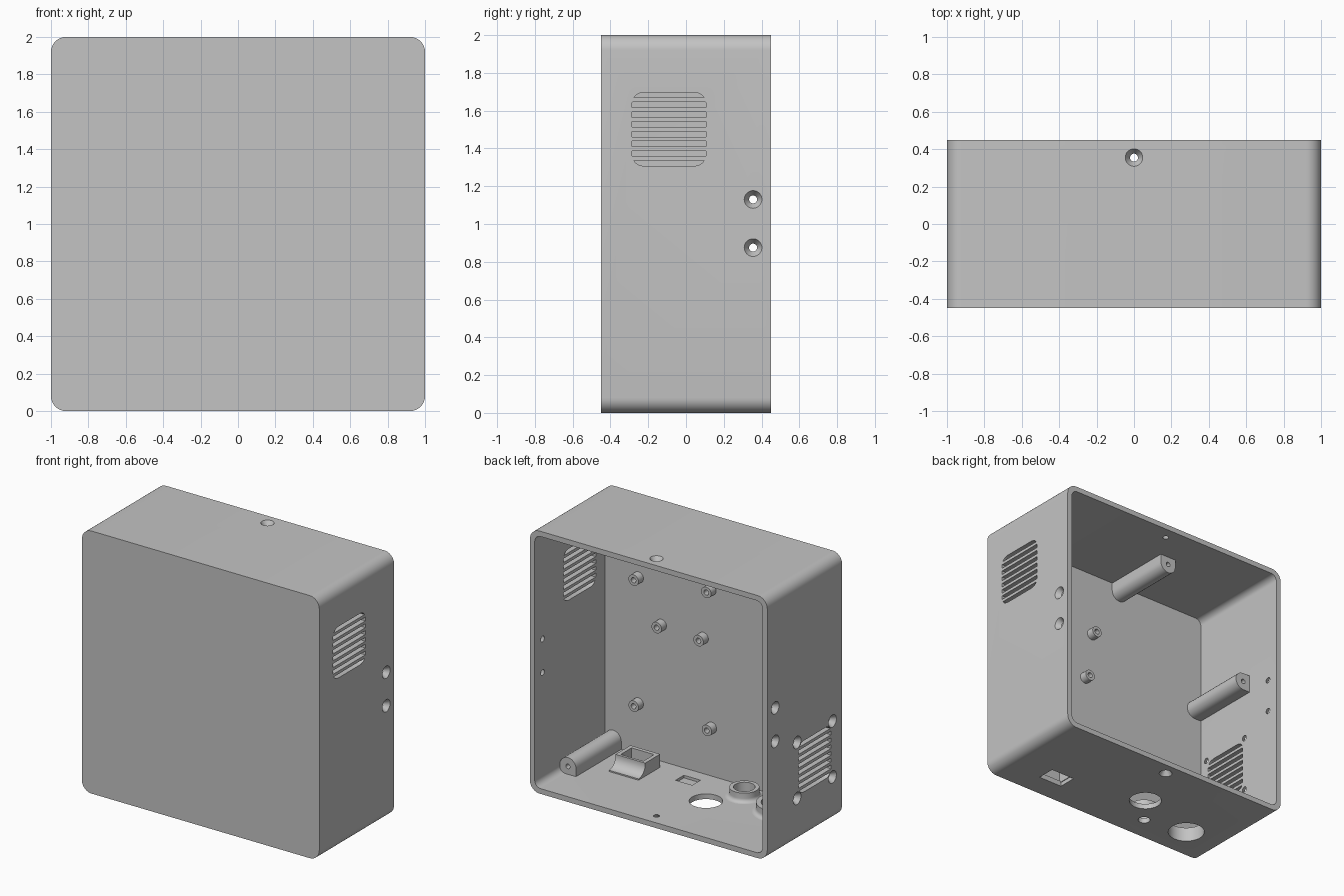
import bpy, bmesh
from math import cos, sin, pi, sqrt, radians
from mathutils import Matrix, Vector

cube = bpy.data.objects.get("Cube")
if cube:
    bpy.data.objects.remove(cube, do_unlink=True)

W, D, H = 1.0, 0.45, 2.0      # half width, half depth, height
T, FRONT = 0.04, -0.395       # wall thickness, inner face of the front panel

grey = bpy.data.materials.new("light_grey_plastic")
grey.use_nodes = True
grey.diffuse_color = (0.55, 0.55, 0.55, 1)
grey.node_tree.nodes["Principled BSDF"].inputs["Base Color"].default_value = (0.55, 0.55, 0.55, 1)


def finish(name, bm):
    bmesh.ops.recalc_face_normals(bm, faces=bm.faces)
    mesh = bpy.data.meshes.new(name)
    bm.to_mesh(mesh)
    bm.free()
    ob = bpy.data.objects.new(name, mesh)
    bpy.context.collection.objects.link(ob)
    mesh.materials.append(grey)
    return ob


def activate(ob):
    bpy.ops.object.select_all(action='DESELECT')
    ob.select_set(True)
    bpy.context.view_layer.objects.active = ob


def smooth(ob):
    activate(ob)
    bpy.ops.object.shade_smooth_by_angle(angle=radians(30))


def cut(ob, cutter):
    cutter.hide_render = True
    mod = ob.modifiers.new("cut", 'BOOLEAN')
    mod.operation, mod.solver, mod.object = 'DIFFERENCE', 'EXACT', cutter
    mod.use_self = True
    activate(ob)
    bpy.ops.object.modifier_apply(modifier=mod.name)
    bpy.data.objects.remove(cutter, do_unlink=True)


def prism(bm, pts, axis, lo, hi):
    """Extrude a 2D outline along one axis."""
    def place(p, t):
        c = list(p)
        c.insert('XYZ'.index(axis), t)
        return c
    a = [bm.verts.new(place(p, lo)) for p in pts]
    b = [bm.verts.new(place(p, hi)) for p in pts]
    bm.faces.new(a)
    bm.faces.new(b[::-1])
    n = len(pts)
    for i in range(n):
        j = (i + 1) % n
        bm.faces.new((a[i], b[i], b[j], a[j]))


def rect(cx, cy, w, h):
    return [(cx + sx * w / 2, cy + sy * h / 2)
            for sx, sy in ((-1, -1), (1, -1), (1, 1), (-1, 1))]


def rounded(w, h, r, cy, n=8):
    pts = []
    for k, (sx, sy) in enumerate(((1, 1), (-1, 1), (-1, -1), (1, -1))):
        for i in range(n + 1):
            a = (k + i / n) * pi / 2
            pts.append((sx * (w - r) + r * cos(a), cy + sy * (h - r) + r * sin(a)))
    return pts


def cone(bm, start, end, r1, r2, seg=32):
    start, end = Vector(start), Vector(end)
    d = end - start
    m = Matrix.Translation((start + end) / 2) @ d.to_track_quat('Z', 'Y').to_matrix().to_4x4()
    bmesh.ops.create_cone(bm, cap_ends=True, segments=seg, radius1=r1, radius2=r2,
                          depth=d.length, matrix=m)


def countersink(bm, point, inward):
    """Screw hole that narrows through the wall."""
    p, d = Vector(point), Vector(inward)
    cone(bm, p - d * 0.005, p + d * (T + 0.005), 0.05, 0.018)


def vent(bm, side, cy, cz, half=0.195, r=0.06):
    """Eight slots trimmed to a rounded square."""
    pitch, slot = 0.0517, 0.029
    for i in range(8):
        mid = (i - 3.5) * pitch
        levels = [mid + slot * (k / 4 - 0.5) for k in range(5)]
        widths = [half - r + sqrt(max(r * r - max(0, abs(z) - half + r) ** 2, 0)) for z in levels]
        pts = [(cy + w, cz + z) for w, z in zip(widths, levels)]
        pts += [(cy - w, cz + z) for w, z in reversed(list(zip(widths, levels)))]
        prism(bm, pts, 'X', side * W - 0.1, side * W + 0.1)


def lathe(name, profile, matrix, seg=32):
    """Revolve a (radius, height) profile about local z."""
    bm = bmesh.new()
    rings = [[bm.verts.new((r * cos(2 * pi * i / seg), r * sin(2 * pi * i / seg), z))
              for i in range(seg)] for r, z in profile]
    for a, b in zip(rings, rings[1:]):
        for i in range(seg):
            j = (i + 1) % seg
            bm.faces.new((a[i], a[j], b[j], b[i]))
    bmesh.ops.transform(bm, matrix=matrix, verts=bm.verts)
    smooth(finish(name, bm))


# Enclosure shell, open at the back
bm = bmesh.new()
prism(bm, rounded(W, H / 2, 0.08, H / 2), 'Y', -D, D)
shell = finish("enclosure_shell", bm)
bm = bmesh.new()
prism(bm, rounded(W - T, H / 2 - T, 0.05, H / 2), 'Y', FRONT, D + 0.1)
cut(shell, finish("cavity_cutter", bm))

# Vents, screw holes and cable openings
bm = bmesh.new()
vent(bm, 1, -0.09, 1.502)
vent(bm, -1, -0.122, 0.553)
for side in (-1, 1):
    for z in (0.875, 1.13):
        countersink(bm, (side * W, 0.355, z), (-side, 0, 0))
for dy in (-0.213, 0.213):
    for dz in (-0.213, 0.213):
        countersink(bm, (-W, -0.122 + dy, 0.553 + dz), (1, 0, 0))
countersink(bm, (0, 0.355, H), (0, 0, -1))
countersink(bm, (0, 0.355, 0), (0, 0, 1))
for x, y, r in ((-0.14, -0.04, 0.116), (-0.311, -0.258, 0.043), (-0.655, -0.196, 0.13)):
    cone(bm, (x, y, -0.1), (x, y, 0.1), r, r, 48)
prism(bm, rect(0.56, -0.2, 0.2, 0.14), 'Z', -0.1, 0.1)
prism(bm, rect(0.156, -0.247, 0.14, 0.1), 'Z', 0.02, 0.1)
cut(shell, finish("opening_cutter", bm))
smooth(shell)

# Flared collars around two cable openings
for name, x, y, inner, outer in (("small_collar", -0.311, -0.258, 0.075, 0.104),
                                 ("large_collar", -0.655, -0.196, 0.13, 0.165)):
    flare = [(outer + 0.03 * (1 - sin(a)), 0.03 * (1 - cos(a)))
             for a in (i * pi / 12 for i in range(7))]
    lathe(name, flare + [(outer, 0.07), (inner, 0.07), (inner, 0)],
          Matrix.Translation((x, y, T)), 48)

# Square socket with a concave flare towards the back
bm = bmesh.new()
curve = [(-0.05 - 0.08 * sin(a), 0.13 - 0.08 * cos(a)) for a in (i * pi / 16 for i in range(9))]
prism(bm, [(-0.31, 0.03), (-0.05, 0.03)] + curve + [(-0.13, 0.14), (-0.31, 0.14)], 'X', 0.435, 0.685)
socket = finish("square_socket", bm)
bm = bmesh.new()
prism(bm, rect(0.56, -0.215, 0.19, 0.13), 'Z', -0.05, 0.3)
cut(socket, finish("socket_cutter", bm))
smooth(socket)

# Board standoffs on the front panel
for i, (x, z) in enumerate(((0.677, 1.39), (0.065, 1.46), (0.483, 1.08),
                            (0.13, 1.075), (0.677, 0.43), (0.06, 0.41))):
    place = Matrix.Translation((x, FRONT, z)) @ Matrix.Rotation(-pi / 2, 4, 'X')
    lathe(f"standoff_{i + 1}", [(0.042, 0), (0.042, 0.06), (0.02, 0.06), (0.02, 0)], place, 24)

# Long screw posts, D-shaped and joined to the walls
for name, x, z, inward in (("bottom_post", 0.89, 0.1, (0, 1)),
                           ("top_post", -0.195, 1.9, (0, -1)),
                           ("side_post", -0.9, 1.19, (1, 0))):
    r = 0.068
    ix, iz = inward
    outline = [(r, -0.07)] + [(r * cos(i * pi / 12), r * sin(i * pi / 12)) for i in range(13)]
    outline.append((-r, -0.07))
    bm = bmesh.new()
    prism(bm, [(x + iz * a + ix * b, z - ix * a + iz * b) for a, b in outline],
          'Y', FRONT - 0.01, 0.15)
    post = finish(name, bm)
    bm = bmesh.new()
    cone(bm, (x, 0, z), (x, 0.25, z), 0.018, 0.018, 20)
    cut(post, finish("post_hole_cutter", bm))
    smooth(post)
